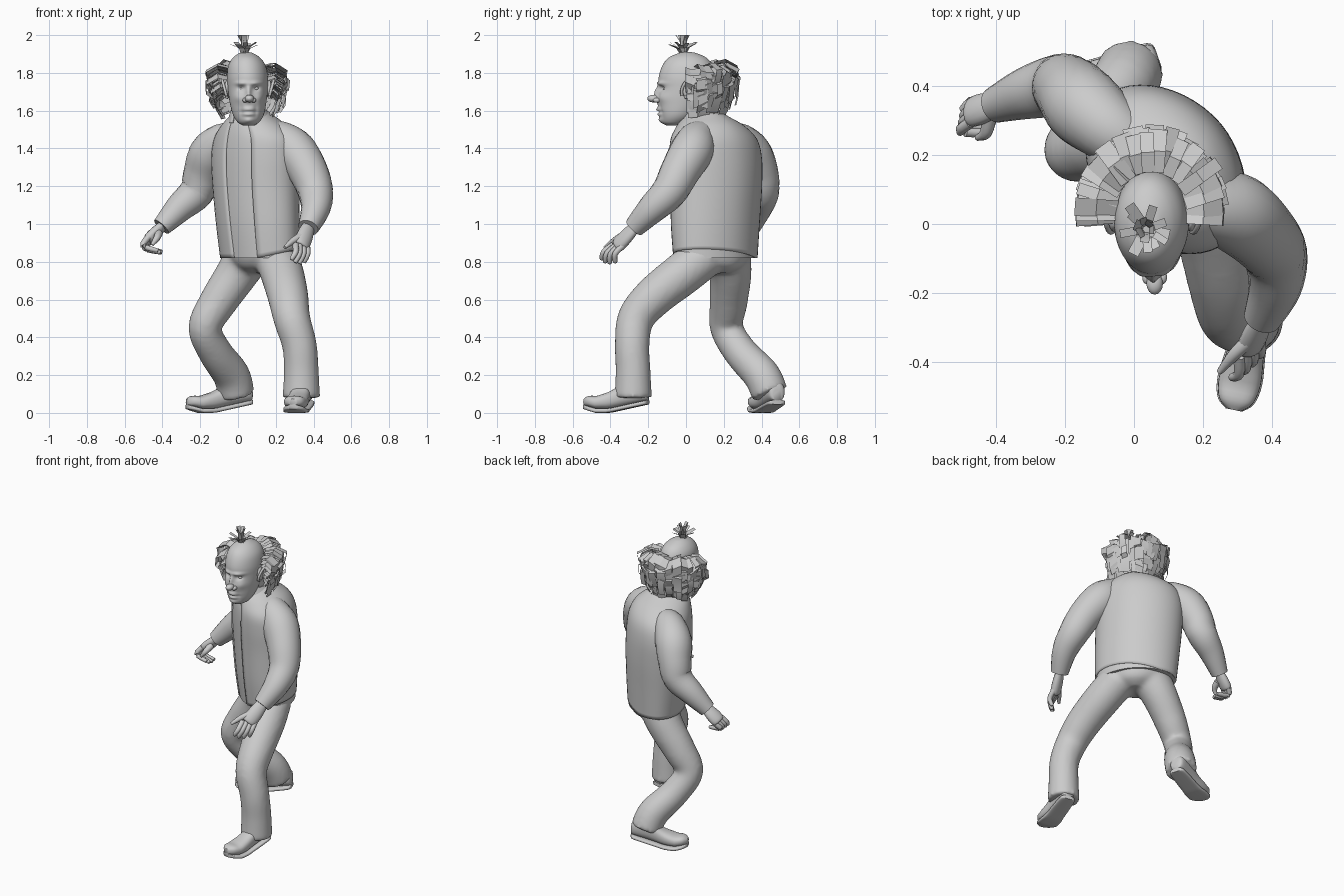
import bpy, math, random
from mathutils import Vector as V

if "Cube" in bpy.data.objects:
    bpy.data.objects.remove(bpy.data.objects["Cube"])
random.seed(4)


def build(name, parts, angle=50):
    verts, faces = [], []
    for vs, fs in parts:
        o = len(verts)
        verts += vs
        faces += [[i + o for i in f] for f in fs]
    me = bpy.data.meshes.new(name)
    me.from_pydata(verts, [], faces)
    ob = bpy.data.objects.new(name, me)
    bpy.context.collection.objects.link(ob)
    bpy.ops.object.select_all(action='DESELECT')
    ob.select_set(True)
    bpy.context.view_layer.objects.active = ob
    bpy.ops.object.shade_smooth_by_angle(angle=math.radians(angle))
    return ob


def spline(rows, k):
    """Catmull-Rom through rows of equal-length tuples, k steps per span."""
    out = []
    for i in range(len(rows) - 1):
        a, b, c, d = (rows[min(max(i + j, 0), len(rows) - 1)] for j in (-1, 0, 1, 2))
        for s in range(k):
            t = s / k
            out.append([.5 * (2*q + (r-p)*t + (2*p-5*q+4*r-u)*t*t + (3*q-p-3*r+u)*t**3)
                        for p, q, r, u in zip(a, b, c, d)])
    return out + [list(rows[-1])]


def loft(rings, n=24, p=1.0, caps=True, gap=()):
    """Skin rings of (centre, axis a, axis b); gap lists columns left open."""
    vs, fs = [], []
    pw = lambda c: math.copysign(abs(c) ** p, c)
    for c, a, b in rings:
        for j in range(n):
            t = 2 * math.pi * j / n
            vs.append(c + a * pw(math.cos(t)) + b * pw(math.sin(t)))
    for i in range(len(rings) - 1):
        for j in range(n):
            if j not in gap:
                q = (j + 1) % n
                fs.append([i*n + j, i*n + q, i*n + n + q, i*n + n + j])
    if caps:
        fs.append(list(range(n))[::-1])
        fs.append(list(range(len(vs) - n, len(vs))))
    return vs, fs


def tube(pts, n=20, k=5, ref=(0.3, 0.2, 1), flat=1.0):
    """Round tube through (x, y, z, radius) points."""
    rows = spline(pts, k)
    cs = [V(r[:3]) for r in rows]
    rings, up = [], V(ref)
    for i, c in enumerate(cs):
        t = (cs[min(i + 1, len(cs) - 1)] - cs[max(i - 1, 0)]).normalized()
        a = t.cross(up).normalized() if abs(t.dot(up.normalized())) < .995 else t.cross(V((0, 1, 0))).normalized()
        rings.append((c, -a * rows[i][3], a.cross(t) * rows[i][3] * flat))
    return loft(rings, n)


def ball(c, r, n=16):
    rings = []
    for i in range(n + 1):
        t = math.pi * i / n
        s = max(math.sin(t), .02)
        rings.append((V(c) - V((0, 0, r[2] * math.cos(t))), V((r[0]*s, 0, 0)), V((0, r[1]*s, 0))))
    return loft(rings, n)


# Torso is turned: side = wearer's left, back = away from the chest
SIDE, BACK = V((.64, -.77, 0)), V((.77, .64, 0))


def stack(rows, k=5, s=1.0, p=1.06, **kw):
    """Horizontal rings from (z, cx, cy, half width, half depth)."""
    return loft([(V((r[1], r[2], r[0])), SIDE * r[3] * s, BACK * r[4] * s)
                 for r in spline(rows, k)], 48, p, **kw)


torso = [(.82, .115, .155, .255, .18), (1.0, .105, .155, .265, .195), (1.2, .095, .16, .272, .205),
         (1.35, .09, .157, .275, .205), (1.45, .09, .147, .255, .195), (1.52, .085, .13, .19, .17),
         (1.57, .075, .105, .115, .13), (1.60, .065, .085, .08, .10)]
build("shirt", [stack(torso, s=.965)])
jacket = build("jacket", [stack(torso, caps=False, gap=(36, 37, 38, 39, 40))])
for v in jacket.data.vertices:              # hem rises on the wearer's left
    if v.co.z < 1.0:
        v.co.z += max(0, v.co.x - .1) * .2 * (1 - v.co.z) / .17
m = jacket.modifiers.new("thickness", 'SOLIDIFY')
m.thickness = .012
m.offset = -1

# Collar and neck
collar = [(1.535, .068, .09, .125, .13), (1.585, .06, .08, .10, .11), (1.605, .058, .075, .09, .10)]
c = build("collar", [stack(collar, caps=False, gap=(36, 37, 38, 39, 40))])
c.modifiers.new("thickness", 'SOLIDIFY').thickness = .01
build("neck", [tube([(.06, .10, 1.48, .085), (.057, .07, 1.58, .08), (.053, .05, 1.66, .08)])])

# Sleeves, rooted well inside the shoulders
build("left_sleeve", [tube([(.15, .11, 1.46, .085), (.225, .06, 1.445, .10), (.30, .03, 1.385, .115),
      (.37, -.03, 1.28, .105), (.41, -.09, 1.17, .094), (.41, -.18, 1.08, .078), (.372, -.275, .98, .055)])])
build("right_sleeve", [tube([(0, .23, 1.45, .08), (-.075, .28, 1.435, .10), (-.145, .34, 1.37, .115),
      (-.185, .385, 1.27, .104), (-.22, .40, 1.17, .093), (-.31, .38, 1.085, .076), (-.405, .345, .985, .052)])])


# Hands
def hand(name, wrist, ki, kp, ti, tp, bulge, thumb):
    wrist, ki, kp, ti, tp, bulge = map(V, (wrist, ki, kp, ti, tp, bulge))
    kc = (ki + kp) / 2
    ref = (kp - ki).cross(kc - wrist).normalized()
    mid = wrist.lerp(kc, .55)
    parts = [tube([(*wrist, .036), (*mid, .047), (*kc, .045), (*(kc + (kc - wrist) * .08), .025)],
                  16, 4, ref, .65)]
    for i in range(4):
        k, t = ki.lerp(kp, i / 3), ti.lerp(tp, i / 3)
        if i in (1, 2):
            t = t + (t - k) * .12
        h = k.lerp(t, .5) + bulge
        e = t + (t - h).normalized() * .006
        parts.append(tube([(*k, .017), (*h, .0155), (*t, .012), (*e, .004)], 10, 4, ref))
    parts.append(tube([(*p, r) for p, r in zip(thumb, (.022, .018, .009))], 10, 4, ref))
    build(name, parts)


hand("left_hand", (.375, -.265, .99), (.305, -.385, .89), (.365, -.335, .885), (.285, -.445, .815),
     (.35, -.375, .80), (.01, -.02, 0), [(.345, -.33, .94), (.29, -.38, .91), (.248, -.43, .875)])
hand("right_hand", (-.395, .348, .995), (-.475, .295, .93), (-.47, .355, .905), (-.43, .265, .86),
     (-.41, .32, .855), (-.05, -.01, -.01), [(-.42, .31, .95), (-.43, .265, .925), (-.455, .25, .89)])

# Trousers: pelvis and legs fused into one skin
pelvis = [(.74, .12, .17, .06, .08), (.78, .12, .165, .15, .14), (.86, .115, .16, .21, .165), (.98, .11, .16, .20, .16)]
left = [(.20, .10, .83, .115), (.235, -.02, .735, .115), (.265, -.17, .615, .108), (.285, -.265, .50, .098),
        (.325, -.285, .36, .092), (.335, -.28, .22, .093), (.335, -.28, .08, .10)]
right = [(.05, .22, .83, .125), (-.01, .235, .73, .112), (-.11, .225, .58, .10), (-.175, .215, .45, .088),
         (-.12, .29, .32, .09), (-.035, .40, .2, .098), (-.01, .445, .10, .098)]
pants = build("trousers", [stack(pelvis), tube(left, ref=(1, 0, .2)), tube(right, ref=(.2, -1, .1))])
m = pants.modifiers.new("fuse", 'REMESH')
m.mode, m.voxel_size, m.use_smooth_shade = 'VOXEL', .014, True
m = pants.modifiers.new("soften", 'SMOOTH')
m.iterations = 6


# Shoes with separate soles
def shoe(name, heel, toe):
    heel, toe = V((*heel, 0)), V((*toe, 0))
    d = (toe - heel).normalized()
    s = V((-d.y, d.x, 0))
    upper, sole = [], []
    for t, w, h in spline([(0, .025, .06), (.05, .045, .10), (.3, .052, .14), (.5, .054, .105),
                           (.75, .062, .075), (.92, .05, .058), (1, .02, .035)], 4):
        c = heel.lerp(toe, t)
        lift = .045 * max(0, 1 - t / .6) + .02 * max(0, t - .8) / .2
        upper.append((c + V((0, 0, lift + .02 + h / 2)), s * w, V((0, 0, h / 2))))
        sole.append((c + V((0, 0, lift + .012)), s * (w + .004), V((0, 0, .012))))
    build(name, [loft(upper, 24, .8), loft(sole, 24, .5)])


shoe("left_shoe", (.36, -.20), (.29, -.54))
shoe("right_shoe", (.07, .485), (-.27, .365))

# Head: stacked ovals, face modelled with soft bumps (x, z, width, height, push)
skull = [(1.522, .055, -.07, .03, .035), (1.54, .055, -.06, .058, .068), (1.58, .055, -.04, .082, .10),
         (1.65, .053, -.015, .098, .135), (1.72, .052, .003, .106, .147), (1.78, .05, .006, .108, .150),
         (1.84, .047, .008, .098, .132), (1.88, .045, .008, .072, .10), (1.905, .043, .008, .035, .045),
         (1.911, .043, .008, .004, .004)]
head = build("head", [loft([(V((r[1], r[2], r[0])), V((r[3], 0, 0)), V((0, r[4], 0)))
                            for r in spline(skull, 9)], 96)])
bumps = [(0, 1.70, .013, .03, .022), (0, 1.665, .022, .018, .02), (0, 1.606, .032, .01, .014),
         (0, 1.580, .028, .009, .012), (0, 1.594, .035, .004, -.008), (0, 1.548, .028, .016, .012)]
for s in (-1, 1):
    bumps += [(s*.038, 1.718, .018, .012, -.018), (s*.06, 1.67, .022, .025, .01),
              (s*.038, 1.745, .03, .01, .014), (s*.038, 1.60, .01, .03, -.006)]
for v in head.data.vertices:
    if v.co.y < -.02:
        x, z = v.co.x - .056, v.co.z
        v.co.y -= sum(a * math.exp(-((x-bx)/sx)**2 - ((z-bz)/sz)**2) for bx, bz, sx, sz, a in bumps)
build("eyes", [ball((.056 + s * .038, -.105, 1.717), (.017, .017, .012)) for s in (-1, 1)])
build("nose", [ball((.06, -.173, 1.664), (.024, .032, .02))] +
      [ball((.06 + s * .022, -.155, 1.655), (.014, .02, .013)) for s in (-1, 1)])

# Ears: rim and lobe
ears = []
for s in (-1, 1):
    c = V((.053 + s * .112, .005, 1.715))
    rim = [(c.x + s * .012 * (1 + math.sin(a)), c.y + .026 * math.cos(a) + .012 * math.sin(a),
            c.z + .045 * math.sin(a), .008) for a in [i * math.pi / 5 - 1.6 for i in range(10)]]
    ears += [tube(rim, 8, 3, (1, 0, .1)), ball(c, (.014, .027, .045))]
build("ears", ears)


# Hair made of flat cards
def card(path, side, w):
    vs = [p + side * w * f for p in path for f in (-.5, .5)]
    return vs, [[2*i, 2*i + 1, 2*i + 3, 2*i + 2] for i in range(len(path) - 1)]


U = random.uniform
UP = V((0, 0, 1))
cards = []
for layer in range(5):
    for i in range(22):
        a = math.radians(-2 + 184 * (i + U(-.4, .4)) / 21)
        back = max(0, math.sin(a))
        d, side = V((math.cos(a), math.sin(a), 0)), V((-math.sin(a), math.cos(a), U(-.5, .5)))
        R = (.225 + .035 * back) * U(.88, 1) * (1, .98, .95, .88, .78)[layer]
        c = V((.05, .035, 1.81 + .02 * back - layer * .036 + U(-.015, .015)))
        scalp = .095 + .02 * back
        cards.append(card([c + d*scalp + UP*.005, c + d*(scalp + .5*(R - scalp)) + UP*.02, c + d*R - UP*.015,
                           c + d*(R - U(-.005, .02)) - UP*U(.05, .07),
                           c + d*(R - U(.01, .05)) - UP*U(.09, .12)], side, U(.035, .06)))
build("side_hair", cards, 30)

# Tuft on the crown
cards = []
for i in range(16):
    a = i * 2.4
    d, side = V((math.cos(a), math.sin(a), 0)), V((-math.sin(a), math.cos(a), 0))
    r, h = (U(.06, .085), U(.045, .07)) if i % 3 else (U(.02, .04), .10)
    c = V((.035, -.015, 1.895))
    cards.append(card([c + d*.008, c + d*r*.4 + UP*h*.7, c + d*r + UP*(h + .005)], side, U(.02, .036)))
build("crown_tuft", cards, 30)
